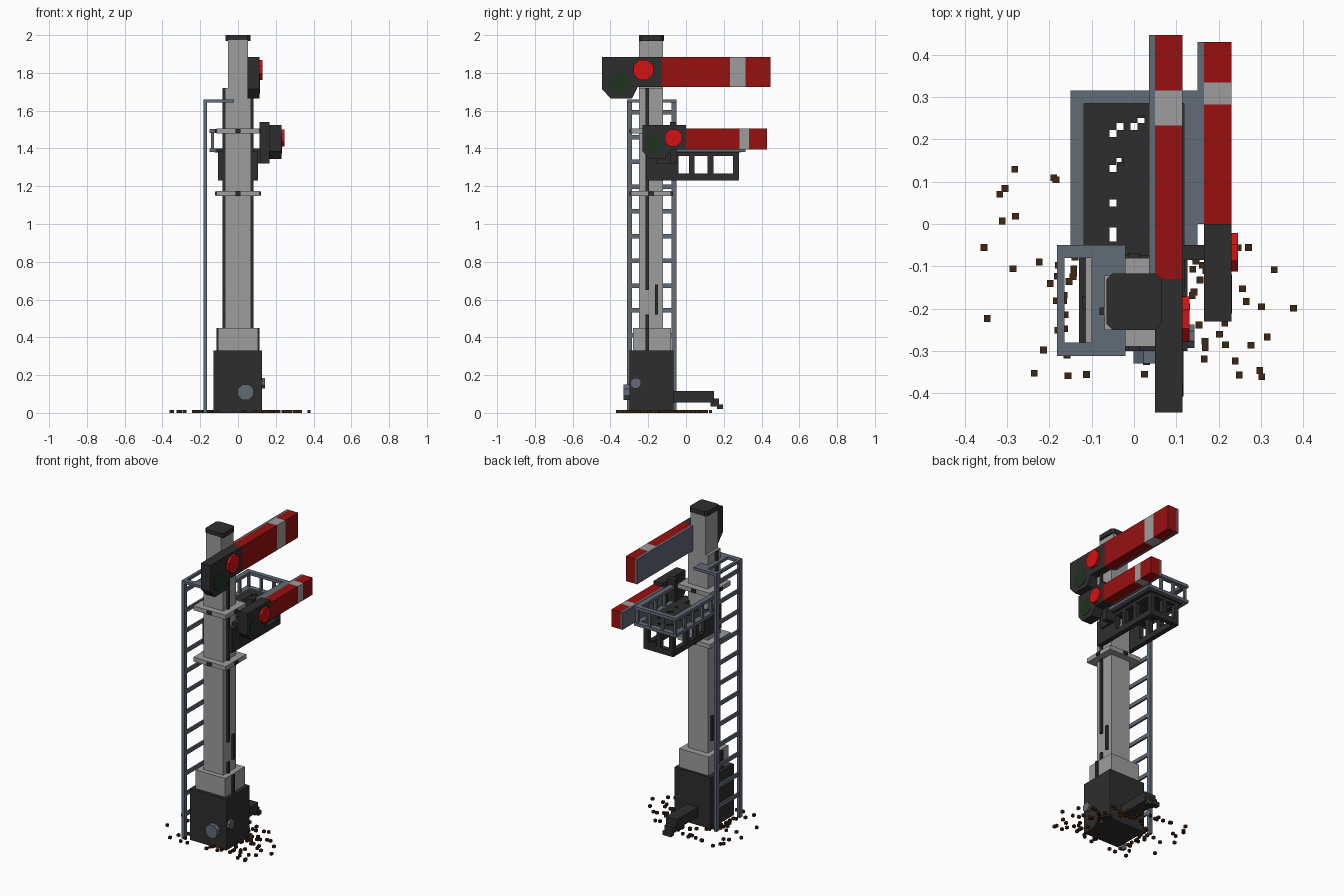
import bpy, bmesh, math, random
from mathutils import Matrix

cube = bpy.data.objects.get("Cube")
if cube:
    bpy.data.objects.remove(cube)


def material(name, r, g, b):
    m = bpy.data.materials.new(name)
    m.diffuse_color = (r, g, b, 1)
    m.use_nodes = True
    m.node_tree.nodes["Principled BSDF"].inputs["Base Color"].default_value = (r, g, b, 1)
    return m


GREY = material("light grey", 0.34, 0.34, 0.34)
DARK = material("charcoal", 0.027, 0.027, 0.027)
STEEL = material("blue grey steel", 0.12, 0.145, 0.185)
RED = material("arm red", 0.31, 0.005, 0.005)
BRIGHT = material("lamp red", 0.65, 0.006, 0.006)
GREEN = material("dark green", 0.014, 0.032, 0.016)
BROWN = material("soil brown", 0.045, 0.019, 0.006)


def finish(name, bm, mat):
    bmesh.ops.recalc_face_normals(bm, faces=bm.faces)
    me = bpy.data.meshes.new(name)
    bm.to_mesh(me)
    bm.free()
    me.materials.append(mat)
    ob = bpy.data.objects.new(name, me)
    bpy.context.collection.objects.link(ob)
    return ob


def boxes(name, mat, *specs):
    """One object from boxes given as (x0, x1, y0, y1, z0, z1)."""
    bm = bmesh.new()
    for x0, x1, y0, y1, z0, z1 in specs:
        m = Matrix.Translation(((x0 + x1) / 2, (y0 + y1) / 2, (z0 + z1) / 2))
        bmesh.ops.create_cube(bm, size=1, matrix=m @ Matrix.Diagonal((x1 - x0, y1 - y0, z1 - z0, 1)))
    return finish(name, bm, mat)


def slab(name, mat, outline, x0, x1):
    """Extrude a (y, z) outline along x."""
    bm = bmesh.new()
    face = bm.faces.new([bm.verts.new((x0, y, z)) for y, z in outline])
    new = bmesh.ops.extrude_face_region(bm, geom=[face])["geom"]
    bmesh.ops.translate(bm, vec=(x1 - x0, 0, 0), verts=[v for v in new if isinstance(v, bmesh.types.BMVert)])
    return finish(name, bm, mat)


def octagon(y, z, r):
    return [(y + r * math.cos(math.pi * (i + 0.5) / 4), z + r * math.sin(math.pi * (i + 0.5) / 4))
            for i in range(8)]


def mirrored(*specs):
    """Boxes plus their copies across x = 0."""
    return list(specs) + [(-b, -a, *rest) for a, b, *rest in specs]


# Post, plinth and base
boxes("post", GREY, (-0.07, 0.07, -0.25, -0.122, 0.4, 1.72), (-0.053, 0.053, -0.25, -0.122, 1.72, 1.975))
cap = boxes("post_cap", DARK, (-0.065, 0.065, -0.25, -0.117, 1.97, 2.0))
bev = cap.modifiers.new("cut_corners", "BEVEL")
bev.width, bev.segments = 0.014, 1
bev.limit_method = "WEIGHT"
weights = cap.data.attributes.new("bevel_weight_edge", "FLOAT", "EDGE")
for e in cap.data.edges:
    a, b = (cap.data.vertices[i].co for i in e.vertices)
    weights.data[e.index].value = 1.0 if abs(a.z - b.z) > 0.01 else 0.0
boxes("plinth", GREY, (-0.105, 0.105, -0.28, -0.08, 0.33, 0.45))
boxes("base", DARK, (-0.13, 0.127, -0.3, -0.065, 0, 0.33))
boxes("back_outlet", DARK, (-0.04, 0.04, -0.07, 0.147, 0.055, 0.117), (-0.03, 0.03, 0.13, 0.175, 0.035, 0.075),
      (-0.03, 0.03, 0.165, 0.197, 0.02, 0.045))

# Control rods down both sides
boxes("control_rods", DARK, *mirrored((0.068, 0.082, -0.215, -0.197, 0.65, 1.72),
                                      (0.068, 0.082, -0.165, -0.148, 0.52, 0.68),
                                      (0.068, 0.082, -0.215, -0.197, 0.45, 0.52),
                                      (0.10, 0.115, -0.215, -0.197, 0.33, 0.45)))

# Clamp collars with bolts
for tag, z in (("lower", 1.148), ("upper", 1.478)):
    boxes(tag + "_collar", GREY, (-0.115, 0.115, -0.29, -0.08, z, z + 0.028))
    boxes(tag + "_collar_bolts", DARK, (-0.014, 0.014, -0.3, -0.07, z + 0.004, z + 0.024),
          (-0.122, 0.122, -0.2, -0.17, z + 0.004, z + 0.024))

# Round fittings on the base
dial = slab("front_dial", STEEL, octagon(0, 0, 0.045), 0, 0.032)
dial.rotation_euler.z = -math.pi / 2
dial.location = (0.04, -0.298, 0.11)
slab("side_dial", STEEL, octagon(-0.265, 0.158, 0.03), 0.125, 0.143)

# Ladder and its top landing
rungs = [(-0.178, -0.166, -0.3, -0.06, 0.138 + 0.131 * i, 0.162 + 0.131 * i) for i in range(12)]
boxes("ladder", STEEL, (-0.182, -0.164, -0.312, -0.285, 0, 1.66),
      (-0.182, -0.164, -0.078, -0.05, 0, 1.66), *rungs)
boxes("ladder_landing", STEEL, (-0.182, -0.02, -0.312, -0.28, 1.643, 1.66),
      (-0.182, -0.02, -0.08, -0.05, 1.643, 1.66), (-0.1, -0.02, -0.28, -0.08, 1.643, 1.66),
      (-0.182, -0.164, -0.3, -0.06, 1.643, 1.66))

# Platform railing: two rings joined by uprights
rails = []
for z in (1.38, 1.483):
    rails += [(-0.15, -0.118, -0.08, 0.315, z, z + 0.02), (0.118, 0.15, -0.08, 0.315, z, z + 0.02),
              (-0.15, 0.15, 0.285, 0.315, z, z + 0.02)]
rails += mirrored(*[(0.126, 0.142, y, y + 0.016, 1.39, 1.49) for y in (-0.07, 0.02, 0.11, 0.2, 0.292)])
rails += [(x, x + 0.016, 0.292, 0.308, 1.39, 1.49) for x in (-0.053, 0.037)]
boxes("platform_railing", STEEL, *rails)

# Pierced deck made of square cells
NX, NY, CELL = 15, 22, 0.0165
holes = {(4, 3), (4, 2), (4, 7), (4, 12), (5, 13), (4, 17), (5, 18), (7, 18), (8, 19),
         (11, 4), (11, 9), (10, 8), (11, 15)}
bm = bmesh.new()
bmesh.ops.create_grid(bm, x_segments=NX, y_segments=NY, size=1,
                      matrix=Matrix.Translation((0, 0.107, 1.4)) @
                      Matrix.Diagonal((NX * CELL / 2, NY * CELL / 2, 1, 1)))
cut = [f for f in bm.faces if (int((f.calc_center_median().x + NX * CELL / 2) / CELL),
                               int((f.calc_center_median().y - 0.107 + NY * CELL / 2) / CELL)) in holes]
bmesh.ops.delete(bm, geom=cut, context="FACES")
deck = finish("platform_deck", bm, DARK)
mod = deck.modifiers.new("thickness", "SOLIDIFY")
mod.thickness, mod.offset = 0.022, -1

# Truss carrying the platform
truss = mirrored((0.075, 0.105, -0.21, 0.28, 1.23, 1.268), (0.075, 0.105, -0.21, -0.07, 1.268, 1.385),
                 (0.075, 0.105, -0.08, 0.28, 1.36, 1.385),
                 *[(0.075, 0.105, y, y + 0.03, 1.26, 1.385) for y in (-0.07, 0.015, 0.115, 0.25)])
truss += [(-0.1, 0.1, 0.25, 0.28, 1.23, 1.268), (-0.1, 0.1, 0.25, 0.28, 1.36, 1.385),
          (-0.015, 0.015, 0.25, 0.28, 1.26, 1.385)]
boxes("platform_truss", DARK, *truss)
boxes("lower_arm_bracket", DARK, (0.115, 0.168, -0.085, -0.05, 1.32, 1.54),
      (0.06, 0.12, -0.16, -0.05, 1.32, 1.4))


def signal_arm(tag, x0, x1, y0, y1, z0, z1, band, head, red, green):
    """Arm with white band and steel back, dark head and two lenses."""
    b0, b1 = band
    boxes(tag + "_arm", RED, (x0, x1, y0, b0, z0, z1), (x0, x1, b1, y1, z0, z1))
    boxes(tag + "_arm_band", GREY, (x0, x1, b0, b1, z0, z1))
    boxes(tag + "_arm_back", STEEL, (x0 - 0.015, x0, y0, y1, z0, z1))
    slab(tag + "_arm_head", DARK, head, x0, x1)
    slab(tag + "_red_lens", BRIGHT, octagon(*red), x1 - 0.002, x1 + 0.016)
    slab(tag + "_green_lens", GREEN, octagon(*green), x1 - 0.003, x1 + 0.002)


signal_arm("upper", 0.05, 0.115, -0.13, 0.447, 1.725, 1.885, (0.233, 0.316),
           [(-0.445, 1.885), (-0.13, 1.885), (-0.13, 1.725), (-0.255, 1.725), (-0.285, 1.665),
            (-0.4, 1.665), (-0.445, 1.715)], (-0.225, 1.815, 0.058), (-0.352, 1.745, 0.06))
signal_arm("lower", 0.165, 0.23, 0.0, 0.43, 1.395, 1.505, (0.282, 0.334),
           [(-0.23, 1.525), (0.0, 1.525), (0.0, 1.395), (-0.08, 1.395), (-0.11, 1.345),
            (-0.195, 1.345), (-0.23, 1.385)], (-0.067, 1.456, 0.049), (-0.165, 1.42, 0.05))

# Loose soil crumbs around the foot
random.seed(4)
crumbs = []
while len(crumbs) < 120:
    a, r = random.uniform(0, 2 * math.pi), 0.14 + 0.26 * random.random() ** 1.7
    x, y = r * math.cos(a), -0.13 + r * math.sin(a)
    if -0.375 < y < 0.13:
        crumbs.append((x - 0.008, x + 0.008, y - 0.008, y + 0.008, 0, 0.016))
boxes("soil_crumbs", BROWN, *crumbs)
